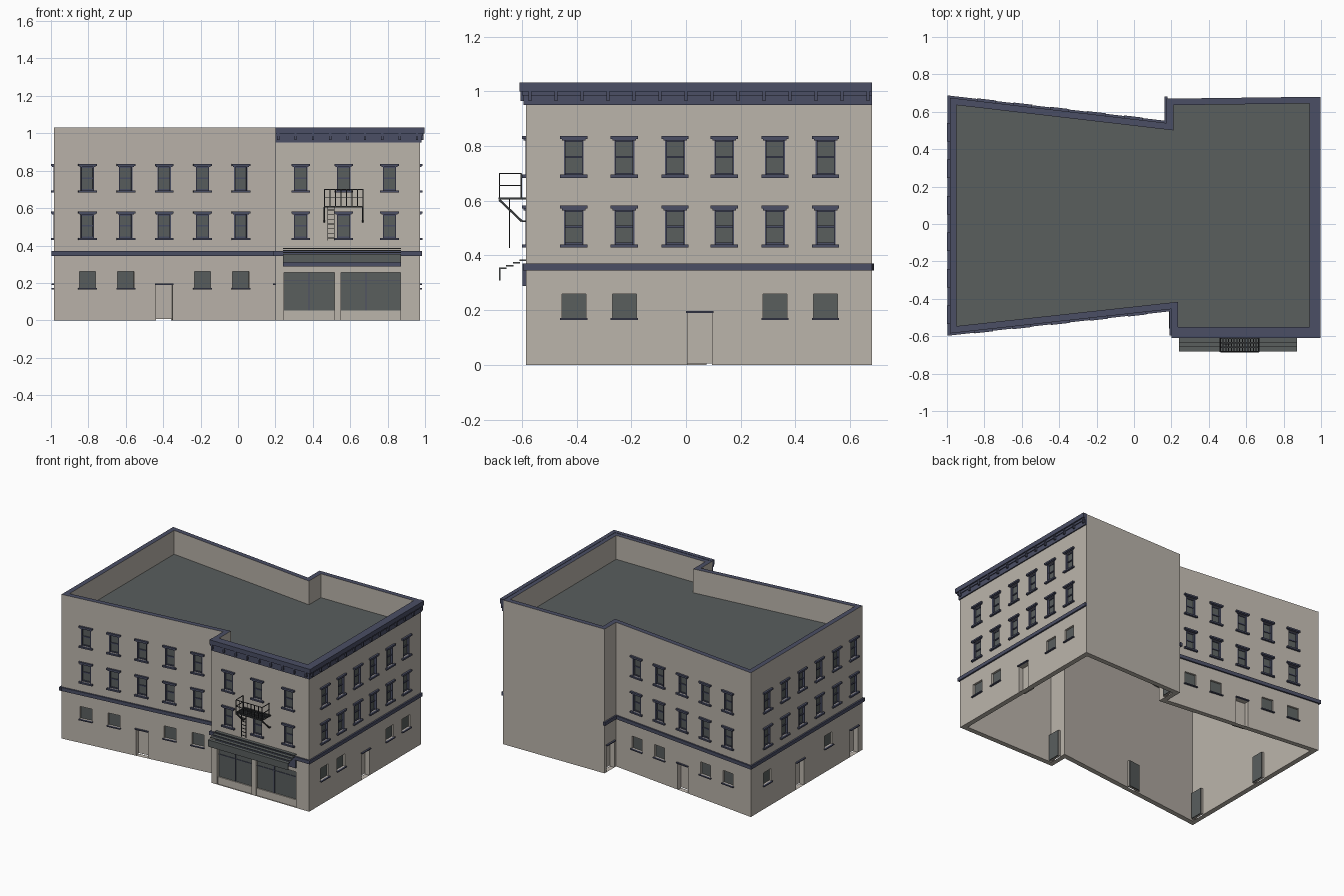
import bpy
import bmesh
from mathutils import Vector, Matrix

cube = bpy.data.objects.get("Cube")
if cube:
    bpy.data.objects.remove(cube, do_unlink=True)


def material(name, color):
    mat = bpy.data.materials.new(name)
    mat.use_nodes = True
    mat.diffuse_color = (*color, 1)
    mat.node_tree.nodes["Principled BSDF"].inputs["Base Color"].default_value = (*color, 1)
    return mat


STONE = material("warm stone", (0.50, 0.46, 0.41))
NAVY = material("navy trim", (0.069, 0.077, 0.128))
SLATE = material("slate grey", (0.10, 0.112, 0.111))
IRON = material("dark iron", (0.04, 0.043, 0.046))

# Footprint, counter-clockwise, starting at the front left-hand corner as drawn
CORNERS = [Vector(p) for p in [(-.985, -.585), (.2, -.455), (.2, -.585), (.972, -.585),
                               (.972, .68), (.175, .67), (.175, .54), (-.985, .675)]]
HEIGHT, ROOF, THICK = 1.03, 0.86, 0.035


class Wall:
    """Local frame of one facade: u along it, n outward."""

    def __init__(self, a, b):
        self.a = a
        self.length = (b - a).length
        self.d = (b - a).normalized()
        self.n = Vector((self.d.y, -self.d.x))
        self.openings = []  # (u range, z range, depth)

    def u(self, value):
        axis = 0 if abs(self.d.x) > abs(self.d.y) else 1
        return (value - self.a[axis]) / self.d[axis]

    def point(self, u, n, z):
        return (*(self.a + self.d * u + self.n * n), z)

    def matrix(self):
        m = Matrix.Identity(4)
        m.col[0] = (*self.d, 0, 0)
        m.col[1] = (*self.n, 0, 0)
        m.col[3] = (*self.a, 0, 1)
        return m


WALLS = [Wall(p, CORNERS[(i + 1) % len(CORNERS)]) for i, p in enumerate(CORNERS)]
front_left, front_notch, front_right, right_side, rear_plain, rear_notch, rear, left_side = WALLS
parts = {}


def mesh_for(name, mat):
    return parts.setdefault(name, (bmesh.new(), mat))[0]


def box(name, mat, wall, u, n, z):
    size = [b - a for a, b in (u, n, z)]
    mid = [(a + b) / 2 for a, b in (u, n, z)]
    m = wall.matrix() @ Matrix.Translation(mid) @ Matrix.Diagonal((*size, 1))
    bm = mesh_for(name, mat)
    made = bmesh.ops.create_cube(bm, size=1, matrix=m)
    bmesh.ops.recalc_face_normals(bm, faces=list({f for v in made["verts"] for f in v.link_faces}))


def bar(name, mat, a, b, width=0.004):
    a, b = Vector(a), Vector(b)
    turn = (b - a).to_track_quat("Z", "Y").to_matrix().to_4x4()
    m = Matrix.Translation((a + b) / 2) @ turn @ Matrix.Diagonal((width, width, (b - a).length, 1))
    bmesh.ops.create_cube(mesh_for(name, mat), size=1, matrix=m)


def span(c, half):
    return (c - half, c + half)


# Tall sash window with lintel, sill and frame
def sash_window(wall, at, sill):
    c, top, half = wall.u(at), sill + .127, .036
    wall.openings.append((span(c, half), (sill, top), .02))
    box("window_glass", SLATE, wall, span(c, half), (-.022, -.014), (sill, top))
    for side in (-1, 1):
        box("window_frames", NAVY, wall, span(c + side * (half - .003), .003), (-.02, .002), (sill, top))
    for z in (sill + .003, sill + .065, top - .004):
        box("window_frames", NAVY, wall, span(c, half), (-.02, -.008), span(z, .004))
    box("window_lintels", NAVY, wall, span(c, .043), (0, .009), (top - .002, top + .004))
    box("window_lintels", NAVY, wall, span(c, .05), (0, .014), (top + .004, top + .015))
    box("window_sills", NAVY, wall, span(c, .05), (0, .014), (sill - .011, sill))


# Small square ground floor window
def low_window(wall, at):
    c = wall.u(at)
    wall.openings.append((span(c, .044), (.172, .26), .02))
    box("window_glass", SLATE, wall, span(c, .044), (-.022, -.014), (.172, .26))
    box("window_sills", NAVY, wall, span(c, .05), (0, .012), (.165, .172))


# Recessed door with a dark inner face
def door(wall, at):
    c = wall.u(at)
    wall.openings.append((span(c, .045), (0, .19), THICK))
    box("doors", STONE, wall, span(c, .049), (-.046, -.034), (.006, .195))
    box("door_backs", SLATE, wall, span(c, .045), (-.052, -.046), (.008, .195))
    box("door_lintels", NAVY, wall, span(c, .05), (0, .012), (.19, .197))


facades = [  # wall, upper columns, low windows, doors
    (front_left, [-.805, -.6, -.395, -.19, .015], [-.805, -.6, -.19, .015], [-.395]),
    (rear, [-.79, -.595, -.4, -.2, -.005], [-.79, -.595, -.2, -.005], [-.4]),
    (front_right, [.335, .565, .81], [], []),
    (right_side, [-.41, -.225, -.04, .14, .325, .51], [-.41, -.225, .325, .51], [.05]),
    (left_side, [.49, .295, .1, -.095, -.29, -.485], [.49, -.2], [.12, -.49]),
    (front_notch, [], [], [-.508]),
    (rear_notch, [], [], [.605]),
]
for wall, columns, lows, doors in facades:
    for at in columns:
        sash_window(wall, at, .44)
        sash_window(wall, at, .695)
    for at in lows:
        low_window(wall, at)
    for at in doors:
        door(wall, at)
    # Belt course, stopping flush at the plain rear wall
    end = wall.length + (0 if wall is right_side else .011)
    box("belt_course", NAVY, wall, (-.011, end), (-.005, .011), (.345, .37))

# Cornice with brackets on the street sides
for wall, at_start, at_end in ((front_right, 0, 1), (right_side, 1, 0)):
    for out, z0, z1 in ((.008, .95, .985), (.014, .985, 1.0), (.024, 1.0, HEIGHT + .002)):
        box("cornice", NAVY, wall, (-out * at_start, wall.length + out * at_end), (-.005, out), (z0, z1))
    count = round(wall.length / .094)
    for i in range(count + 1):
        c = .015 + i * (wall.length - .03) / count
        box("cornice_brackets", NAVY, wall, span(c, .006), (0, .02), (.965, 1.0))

# Storefront bays
for x0, x1, split in ((.245, .515, .38), (.55, .87, .685)):
    bay = (front_right.u(x0), front_right.u(x1))
    c = front_right.u(split)
    front_right.openings.append((bay, (0, .257), .025))
    box("storefront_glass", SLATE, front_right, bay, (-.027, -.018), (.05, .257))
    box("storefront_bulkhead", STONE, front_right, bay, (-.03, -.01), (0, .052))
    box("storefront_mullions", NAVY, front_right, span(c, .003), (-.02, -.012), (.052, .257))
    box("storefront_mullions", NAVY, front_right, bay, (-.02, -.014), span(.212, .002))

# Stepped awning: sign board, slats and valance
shade = (front_right.u(.24), front_right.u(.872))
box("sign_board", NAVY, front_right, shade, (0, .012), (.288, .345))
for i in range(4):
    out = .098 - i * .025
    box("awning_slats", SLATE, front_right, shade, (out - .027, out), span(.353 + i * .01, .0025))
box("awning_valance", SLATE, front_right, shade, (.092, .098), (.308, .353))

# Fire escape: grated platform, railing, braces and ladder
X0, X1, Y0, Y1, DECK = .462, .668, -.682, -.587, .608
for i in range(15):
    x = X0 + (X1 - X0) * i / 14
    bar("escape_platform", IRON, (x, Y0, DECK), (x, Y1, DECK), .006)
for i in range(5):
    y = Y0 + (Y1 - Y0) * i / 4
    bar("escape_platform", IRON, (X0, y, DECK), (X1, y, DECK), .008)
for z in (.655, .7):
    bar("escape_railing", IRON, (X0, Y0, z), (X1, Y0, z))
    for x in (X0, X1):
        bar("escape_railing", IRON, (x, Y0, z), (x, Y1 - .015, z))
for i in range(8):
    x = X0 + (X1 - X0) * i / 7
    bar("escape_railing", IRON, (x, Y0, DECK), (x, Y0, .7))
for x in (X0, X1):
    bar("escape_railing", IRON, (x, Y1 - .015, DECK), (x, Y1 - .015, .7))
    bar("escape_braces", IRON, (x, Y0, DECK - .005), (x, -.6, .525), .008)
    bar("escape_braces", IRON, (x, -.6, .525), (x, Y1, .525), .006)
for x in (.48, .515):
    bar("escape_ladder", IRON, (x, -.645, .428), (x, -.645, DECK))
for i in range(7):
    z = .44 + i * .025
    bar("escape_ladder", IRON, (.48, -.645, z), (.515, -.645, z))


# One wall skin: a grid of quads that leaves the openings free
def skin(bm, wall, u_range, n, openings):
    us = sorted({*u_range, *(u for o in openings for u in o[0])})
    zs = sorted({0, HEIGHT, *(z for o in openings for z in o[1])})
    for u0, u1 in zip(us, us[1:]):
        for z0, z1 in zip(zs, zs[1:]):
            u, z = (u0 + u1) / 2, (z0 + z1) / 2
            if any(o[0][0] < u < o[0][1] and o[1][0] < z < o[1][1] for o in openings):
                continue
            quad = [(u0, z0), (u1, z0), (u1, z1), (u0, z1)]
            if n < 0:
                quad.reverse()
            bm.faces.new([bm.verts.new(wall.point(a, n, b)) for a, b in quad])


# Hollow walls with reveals, a bottom rim and a navy coping
inner = []
for i, p in enumerate(CORNERS):
    n1, n2 = WALLS[i - 1].n, WALLS[i].n
    inner.append(p - THICK * (n1 + n2) / (1 + n1.dot(n2)))
bm = mesh_for("walls", STONE)
coping = mesh_for("coping", NAVY)
for i, wall in enumerate(WALLS):
    j = (i + 1) % len(WALLS)
    skin(bm, wall, (0, wall.length), 0, wall.openings)
    inside = [(p - wall.a).dot(wall.d) for p in (inner[i], inner[j])]
    skin(bm, wall, inside, -THICK, [o for o in wall.openings if o[2] == THICK])
    for (u0, u1), (z0, z1), depth in wall.openings:
        ring = [(u0, z0), (u1, z0), (u1, z1), (u0, z1)]
        for (ua, za), (ub, zb) in zip(ring, ring[1:] + ring[:1]):
            corners = ((ua, 0, za), (ub, 0, zb), (ub, -depth, zb), (ua, -depth, za))
            bm.faces.new([bm.verts.new(wall.point(*c)) for c in corners])
    rim = [CORNERS[i], CORNERS[j], inner[j], inner[i]]
    coping.faces.new([coping.verts.new((*p, HEIGHT)) for p in rim])
    bm.faces.new([bm.verts.new((*p, 0)) for p in reversed(rim)])
for shell in (bm, coping):
    bmesh.ops.remove_doubles(shell, verts=shell.verts[:], dist=0.0001)

# Flat roof behind the parapet
roof = mesh_for("roof", SLATE)
roof.faces.new([roof.verts.new((*p, ROOF)) for p in inner])

for name, (part, mat) in parts.items():
    mesh = bpy.data.meshes.new(name)
    part.to_mesh(mesh)
    part.free()
    mesh.materials.append(mat)
    bpy.context.collection.objects.link(bpy.data.objects.new(name, mesh))
